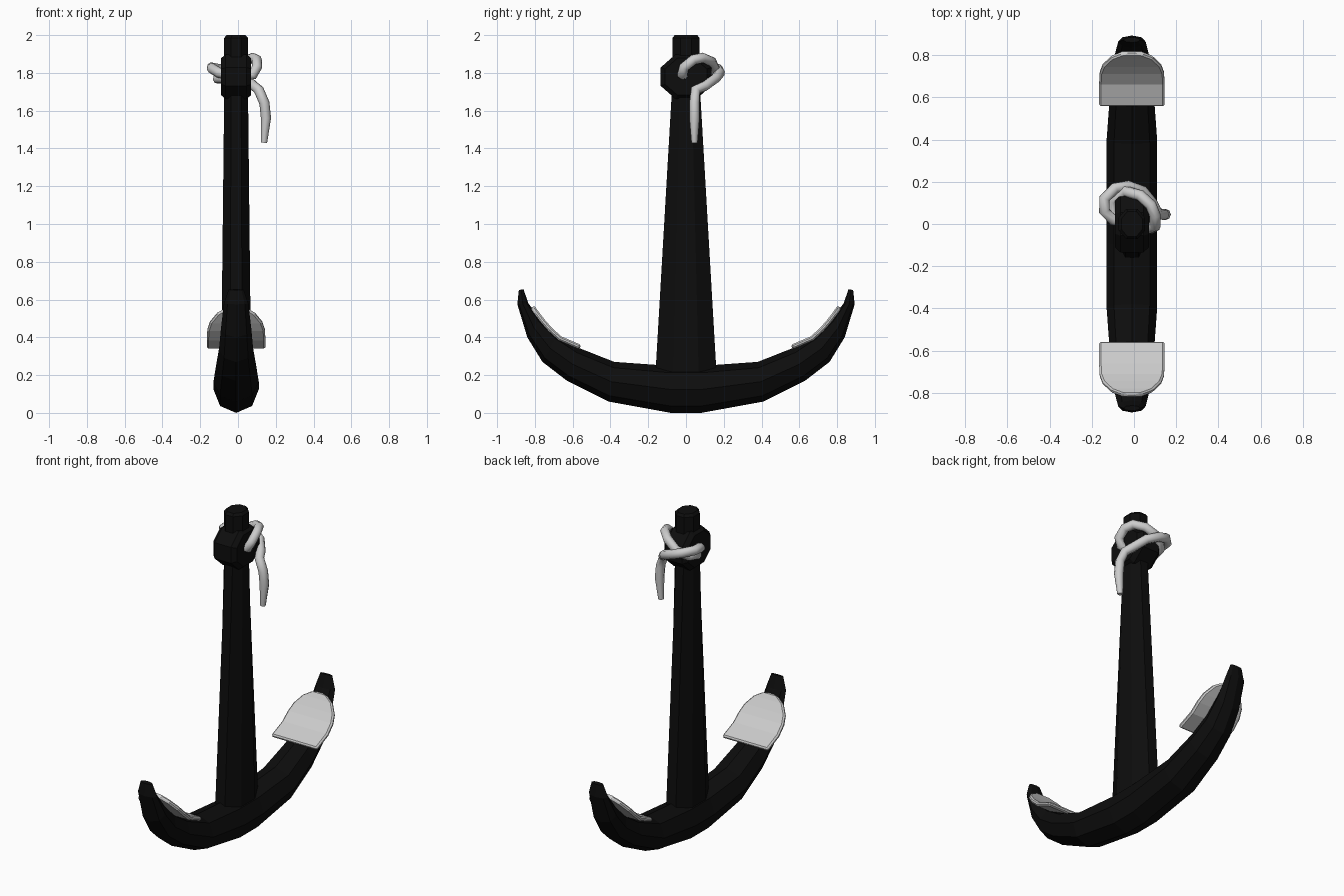
import bpy, bmesh, math
from mathutils import Vector

cube = bpy.data.objects.get("Cube")
if cube:
    bpy.data.objects.remove(cube)

CX = -0.01  # centre line of the ironwork


def material(name, rgb):
    m = bpy.data.materials.new(name)
    m.use_nodes = True
    m.diffuse_color = (*rgb, 1)
    m.node_tree.nodes["Principled BSDF"].inputs["Base Color"].default_value = (*rgb, 1)
    return m


black = material("black iron", (0.004, 0.004, 0.004))
grey = material("pale grey", (0.6, 0.6, 0.6))


def add(name, bm, mat):
    bmesh.ops.recalc_face_normals(bm, faces=bm.faces)
    me = bpy.data.meshes.new(name)
    bm.to_mesh(me)
    bm.free()
    me.materials.append(mat)
    ob = bpy.data.objects.new(name, me)
    bpy.context.collection.objects.link(ob)
    return ob


def loft(name, rings, mat):
    """Skin a list of equal-sized rings and cap both ends."""
    bm = bmesh.new()
    rows = [[bm.verts.new(p) for p in ring] for ring in rings]
    n = len(rows[0])
    for a, b in zip(rows, rows[1:]):
        for i in range(n):
            j = (i + 1) % n
            bm.faces.new((a[i], a[j], b[j], b[i]))
    bm.faces.new(rows[0])
    bm.faces.new(rows[-1])
    return add(name, bm, mat)


def ring(centre, u, v, n=8, turn=0.0):
    steps = [math.tau * (i + turn) / n for i in range(n)]
    return [centre + u * math.cos(a) + v * math.sin(a) for a in steps]


# Curved arm: outer y, z, inner y, z, half width
half = [(0.08, 0.0, 0.10, 0.25, 0.12), (0.41, 0.06, 0.38, 0.27, 0.12),
        (0.63, 0.17, 0.57, 0.345, 0.105), (0.76, 0.27, 0.68, 0.415, 0.09),
        (0.84, 0.40, 0.77, 0.50, 0.08), (0.893, 0.575, 0.835, 0.58, 0.065),
        (0.885, 0.65, 0.86, 0.655, 0.04)]
stations = [(-a, b, -c, d, w) for a, b, c, d, w in reversed(half)] + half
rings = []
for oy, oz, iy, iz, w in stations:
    outer, inner = Vector((CX, oy, oz)), Vector((CX, iy, iz))
    rings.append(ring((outer + inner) / 2, Vector((w, 0, 0)), (inner - outer) / 2))
loft("curved_arm", rings, black)

# Tapered shank and top stub: z, half width x, half width y
def column(name, levels):
    k = 1 / math.cos(math.pi / 8)
    loft(name, [ring(Vector((CX, 0, z)), Vector((x * k, 0, 0)), Vector((0, y * k, 0)), 8, 0.5)
                for z, x, y in levels], black)


column("shank", [(0.15, 0.08, 0.165), (1.70, 0.063, 0.075)])
column("top_stub", [(1.85, 0.063, 0.072), (1.985, 0.063, 0.072), (2.0, 0.05, 0.06)])

# Bevelled eye block across the shank head
loft("eye_block", [ring(Vector((CX + x, 0, 1.78)), Vector((0, r, 0)), Vector((0, 0, r * 0.88)), 8, 0.5)
                   for x, r in ((-0.08, 0.12), (-0.055, 0.145), (0.055, 0.145), (0.08, 0.12))], black)

# Fluke plates: y, z, half width of each row
rows = [(0.555, 0.36, 0.155), (0.66, 0.405, 0.155), (0.71, 0.45, 0.152), (0.745, 0.49, 0.138),
        (0.78, 0.535, 0.10), (0.797, 0.56, 0.055), (0.803, 0.568, 0.02)]
for name, side in (("front_fluke", -1), ("back_fluke", 1)):
    bm = bmesh.new()
    pairs = [[bm.verts.new((CX + s * w, side * y, z)) for s in (-1, 1)] for y, z, w in rows]
    for (a, b), (c, d) in zip(pairs, pairs[1:]):
        bm.faces.new((a, b, d, c) if side > 0 else (b, a, c, d))
    bm.normal_update()
    ob = add(name, bm, grey)
    if ob.data.polygons[0].normal.z < 0:
        ob.data.flip_normals()
    solid = ob.modifiers.new("thickness", 'SOLIDIFY')
    solid.thickness = 0.025
    solid.offset = -1
    bevel = ob.modifiers.new("rim", 'BEVEL')
    bevel.width = 0.008
    bevel.segments = 1
    bevel.limit_method = 'ANGLE'
    bevel.angle_limit = math.radians(50)

# Rope threaded through the eye, looped round the back, with a hanging tail
path = [(0.138, 0.045, 1.43), (0.148, 0.045, 1.56), (0.14, 0.045, 1.64), (0.11, 0.05, 1.71),
        (0.085, 0.10, 1.73), (0.04, 0.155, 1.77), (-0.03, 0.18, 1.80), (-0.09, 0.17, 1.82),
        (-0.14, 0.12, 1.83), (-0.14, 0.06, 1.825), (-0.10, 0.02, 1.80), (0.0, 0.0, 1.78),
        (0.08, -0.02, 1.79), (0.10, -0.01, 1.83), (0.10, 0.04, 1.87), (0.08, 0.09, 1.88),
        (0.03, 0.135, 1.86), (-0.04, 0.155, 1.82), (-0.10, 0.11, 1.78), (-0.11, 0.05, 1.77),
        (-0.03, 0.02, 1.77)]
curve = bpy.data.curves.new("rope", 'CURVE')
curve.dimensions = '3D'
curve.bevel_depth = 0.027
curve.bevel_resolution = 2
curve.use_fill_caps = True
spline = curve.splines.new('POLY')
spline.points.add(len(path) - 1)
for point, co in zip(spline.points, path):
    point.co = (*co, 1)
spline.points[0].radius = 0.6
spline.use_smooth = True
curve.materials.append(grey)
bpy.context.collection.objects.link(bpy.data.objects.new("rope", curve))
